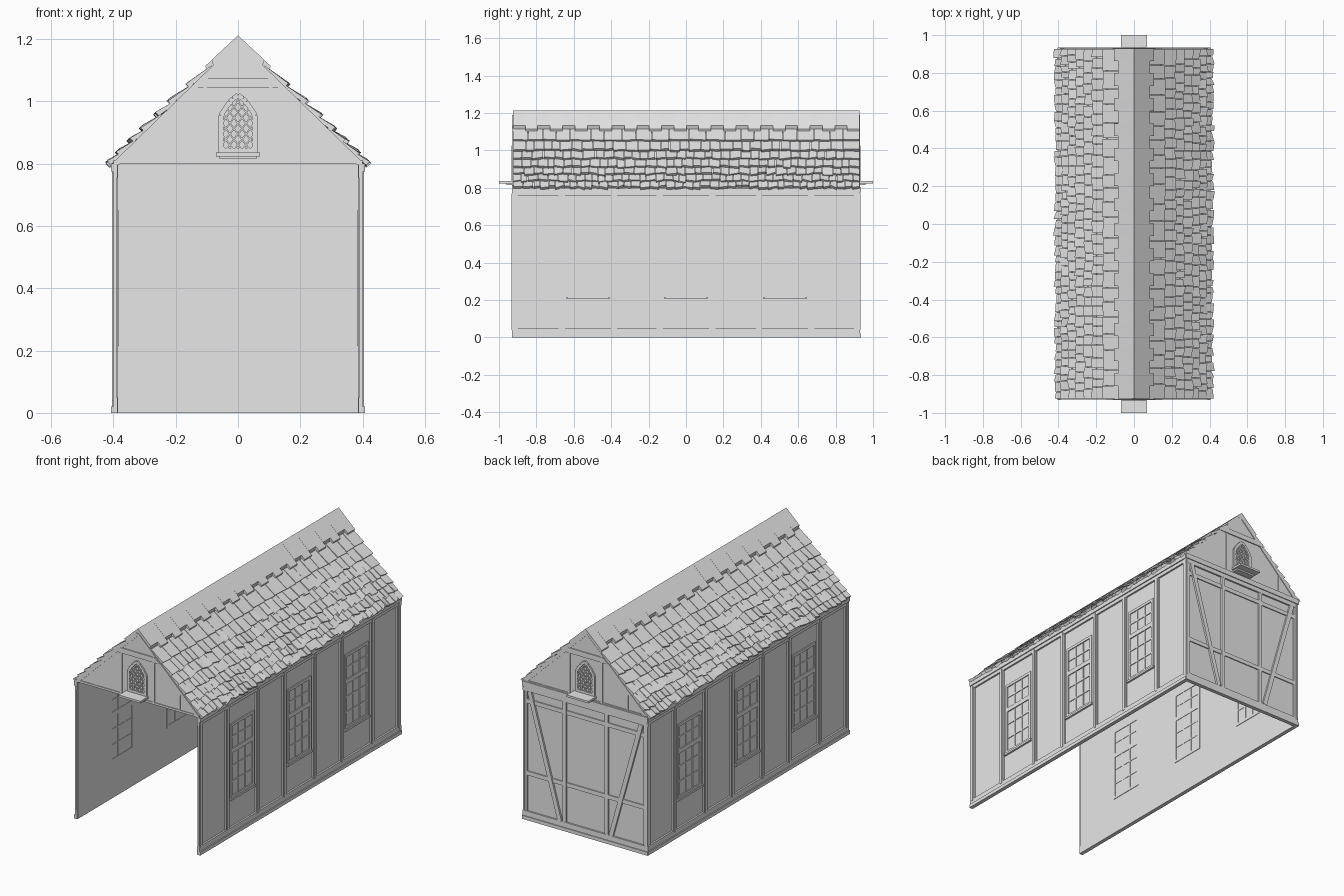
import bpy, bmesh, math, random
from mathutils import Vector

random.seed(7)
if "Cube" in bpy.data.objects:
    bpy.data.objects.remove(bpy.data.objects["Cube"], do_unlink=True)

grey = bpy.data.materials.new("plain grey")
grey.use_nodes = True
grey.diffuse_color = (0.8, 0.8, 0.8, 1)
grey.node_tree.nodes["Principled BSDF"].inputs["Base Color"].default_value = (0.8, 0.8, 0.8, 1)

HALF_LEN = 0.925
EAVE = 0.8
FACES = [(0, 1, 2, 3), (7, 6, 5, 4), (0, 4, 5, 1), (1, 5, 6, 2), (2, 6, 7, 3), (3, 7, 4, 0)]


def finish(bm, name):
    bmesh.ops.recalc_face_normals(bm, faces=bm.faces)
    mesh = bpy.data.meshes.new(name)
    bm.to_mesh(mesh)
    bm.free()
    mesh.materials.append(grey)
    obj = bpy.data.objects.new(name, mesh)
    bpy.context.collection.objects.link(obj)
    return obj


def hexa(bm, corners):
    v = [bm.verts.new(c) for c in corners]
    for f in FACES:
        bm.faces.new([v[i] for i in f])


def box(bm, x, y, z):
    hexa(bm, [(a, b, c) for c in z for a, b in
              ((x[0], y[0]), (x[1], y[0]), (x[1], y[1]), (x[0], y[1]))])


def beam(bm, p, q, width, depth, normal=(0, 1, 0)):
    """Straight bar between two points, its depth along the normal."""
    p, q, n = Vector(p), Vector(q), Vector(normal)
    side = (q - p).cross(n).normalized() * width / 2
    n = n * depth / 2
    hexa(bm, [e + s * side + t * n for e in (p, q)
              for s, t in ((-1, -1), (1, -1), (1, 1), (-1, 1))])


def prism(bm, outline, y0, y1):
    """Extrude an x, z outline along y."""
    a = [bm.verts.new((x, y0, z)) for x, z in outline]
    b = [bm.verts.new((x, y1, z)) for x, z in outline]
    bm.faces.new(a)
    bm.faces.new(b[::-1])
    for i in range(len(a)):
        j = (i + 1) % len(a)
        bm.faces.new((a[i], b[i], b[j], a[j]))


def roof_z(x):
    return 1.188 - 0.975 * x


# Side walls, posts, rails and windows
BAYS = (-0.525, 0.0, 0.53)
for side, label in ((1, "left"), (-1, "right")):
    bm = bmesh.new()
    box(bm, (side * 0.385, side * 0.392), (-HALF_LEN, HALF_LEN), (0, EAVE))
    finish(bm, label + "_wall")

    bm = bmesh.new()
    for y in [s * 0.915 for s in (-1, 1)] + [b + s * 0.14 for b in BAYS for s in (-1, 1)]:
        box(bm, (side * 0.39, side * 0.400), (y - 0.017, y + 0.017), (0.04, 0.77))
        box(bm, (side * 0.39, side * 0.404), (y - 0.008, y + 0.008), (0.04, 0.77))
    for z0, z1, x in ((0, 0.02, 0.408), (0.02, 0.05, 0.402), (0.755, 0.775, 0.402), (0.775, 0.8, 0.408)):
        box(bm, (side * 0.387, side * x), (-0.93, 0.93), (z0, z1))
    finish(bm, label + "_wall_timbers")

    bm = bmesh.new()
    for y in BAYS:
        xs = (side * 0.382, side * 0.398)
        bars = (side * 0.383, side * 0.396)
        for s in (-1, 1):
            box(bm, xs, sorted((y + s * 0.092, y + s * 0.107)), (0.215, 0.65))
            box(bm, bars, (y + s * 0.031 - 0.004, y + s * 0.031 + 0.004), (0.22, 0.64))
        for z, h in ((0.222, 0.016), (0.49, 0.026), (0.642, 0.016)):
            box(bm, xs, (y - 0.107, y + 0.107), (z - h / 2, z + h / 2))
        for z in (0.31, 0.4, 0.57):
            box(bm, bars, (y - 0.1, y + 0.1), (z - 0.004, z + 0.004))
        box(bm, (side * 0.39, side * 0.403), (y - 0.115, y + 0.115), (0.205, 0.217))
    finish(bm, label + "_windows")

# Back wall with timber frame
bm = bmesh.new()
box(bm, (-0.392, 0.392), (0.912, 0.92), (0, EAVE))
finish(bm, "back_wall")
bm = bmesh.new()
for z0, z1, y in ((0, 0.02, 0.935), (0.02, 0.05, 0.93), (0.75, 0.775, 0.93), (0.775, 0.805, 0.935)):
    box(bm, (-0.405, 0.405), (0.915, y), (z0, z1))
for z in (0.27, 0.69):
    box(bm, (-0.39, 0.39), (0.915, 0.926), (z - 0.012, z + 0.012))
for s in (-1, 1):
    for x, w in ((0.39, 0.026), (0.135, 0.022)):
        beam(bm, (s * x, 0.922, 0.03), (s * x, 0.922, 0.77), w, 0.014)
    beam(bm, (s * 0.36, 0.923, 0.75), (s * 0.165, 0.923, 0.05), 0.026, 0.016)
finish(bm, "back_timbers")

# Gables with pointed lattice windows and projecting sills
BASE, SPRING, TIP = 0.84, 0.955, 1.02


def arch_half(z):
    if z < BASE or z > TIP:
        return -1
    if z < SPRING:
        return 0.055
    return 0.055 * (1 - (z - SPRING) / (TIP - SPRING)) ** 0.7


for s, label in ((-1, "front"), (1, "back")):
    face = s * HALF_LEN
    bm = bmesh.new()
    prism(bm, [(-0.4, EAVE), (0.4, EAVE), (0, roof_z(0))], face - s * 0.012, face)
    prism(bm, [(-0.15, 1.045), (0.15, 1.045), (0.115, 1.075), (-0.115, 1.075)], face, face + s * 0.006)
    for m in (-1, 1):
        beam(bm, (m * 0.105, face, EAVE), (m * 0.105, face, 1.05), 0.012, 0.006)
        beam(bm, (m * 0.27, face, EAVE), (m * 0.27, face, 0.91), 0.012, 0.006)
        beam(bm, (m * 0.39, face, 0.802), (0, face, 1.182), 0.018, 0.008)
    box(bm, (-0.4, 0.4), (face - 0.004, face + 0.004), (EAVE, EAVE + 0.012))
    finish(bm, label + "_gable")

    bm = bmesh.new()
    steps = [BASE] + [SPRING + (TIP - SPRING) * i / 6 for i in range(7)]
    for m in (-1, 1):
        pts = [(m * arch_half(z), face, z) for z in steps]
        for p, q in zip(pts, pts[1:]):
            beam(bm, p, q, 0.016, 0.018)
    beam(bm, (-0.063, face, BASE), (0.063, face, BASE), 0.02, 0.018)
    for m in (-1, 1):
        for k in range(-6, 7):
            inside = []
            for i in range(101):
                z = BASE + (TIP - BASE) * i / 100
                x = m * (z - 0.93) * 0.75 + k * 0.026
                if abs(x) < arch_half(z):
                    inside.append((x, face + s * 0.003, z))
            if len(inside) > 3:
                beam(bm, inside[0], inside[-1], 0.005, 0.008)
    finish(bm, label + "_gable_window")

    bm = bmesh.new()
    box(bm, (-0.07, 0.07), (face, s), (0.824, 0.836))
    box(bm, (-0.06, 0.06), (face, s * 0.96), (0.815, 0.824))
    finish(bm, label + "_sill")

# Roof boards under the tiles
bm = bmesh.new()
prism(bm, [(-0.405, roof_z(0.405)), (0, roof_z(0)), (0.405, roof_z(0.405)),
           (0.395, roof_z(0.405)), (0, roof_z(0.01)), (-0.395, roof_z(0.405))], -0.92, 0.92)
finish(bm, "roof_boards")


# Tile courses, each tile a wedge lifted at its lower edge
def tile(bm, side, x0, x1, y0, y1, lift, wobble):
    def at(x, y, off):
        return (side * (x + off * 0.7), y, roof_z(x) + off * 0.7)
    low = [x1 + random.uniform(-wobble, wobble) for _ in range(2)]
    up = [lift + random.uniform(-wobble, wobble) * 0.6 for _ in range(2)]
    hexa(bm, [at(x0, y0, -0.002), at(low[0], y0, up[0] - 0.016),
              at(low[1], y1, up[1] - 0.016), at(x0, y1, -0.002),
              at(x0, y0, 0.008), at(low[0], y0, up[0]),
              at(low[1], y1, up[1]), at(x0, y1, 0.008)])


# upper edge, lower edge, widest tile, lift, wobble
COURSES = ((0.08, 0.15, 0.11, 0.022, 0.003), (0.14, 0.205, 0.07, 0.024, 0.006),
           (0.195, 0.25, 0.065, 0.023, 0.006), (0.24, 0.295, 0.06, 0.023, 0.006),
           (0.285, 0.335, 0.06, 0.022, 0.007), (0.325, 0.372, 0.055, 0.021, 0.007),
           (0.36, 0.405, 0.055, 0.02, 0.007))
for side, label in ((1, "left"), (-1, "right")):
    bm = bmesh.new()
    for x0, x1, wide, lift, wobble in COURSES:
        y = -0.925
        while y < 0.925:
            end = y + wide * random.uniform(0.6, 1)
            if end > 0.9:
                end = 0.928
            tile(bm, side, x0, x1, y + 0.0015, end - 0.0015, lift, wobble)
            y = end
    finish(bm, label + "_roof_tiles")

# Ridge caps, alternately longer and shorter down the slope
bm = bmesh.new()
count = 28
for i in range(count):
    y0 = -0.925 + 1.853 * i / count
    y1 = y0 + 1.853 / count
    x = 0.105 if i % 2 else 0.085
    prism(bm, [(-x, roof_z(x) + 0.028), (0, 1.212), (x, roof_z(x) + 0.028),
               (x - 0.01, roof_z(x)), (0, 1.18), (0.01 - x, roof_z(x))], y0, y1)
finish(bm, "ridge_caps")
